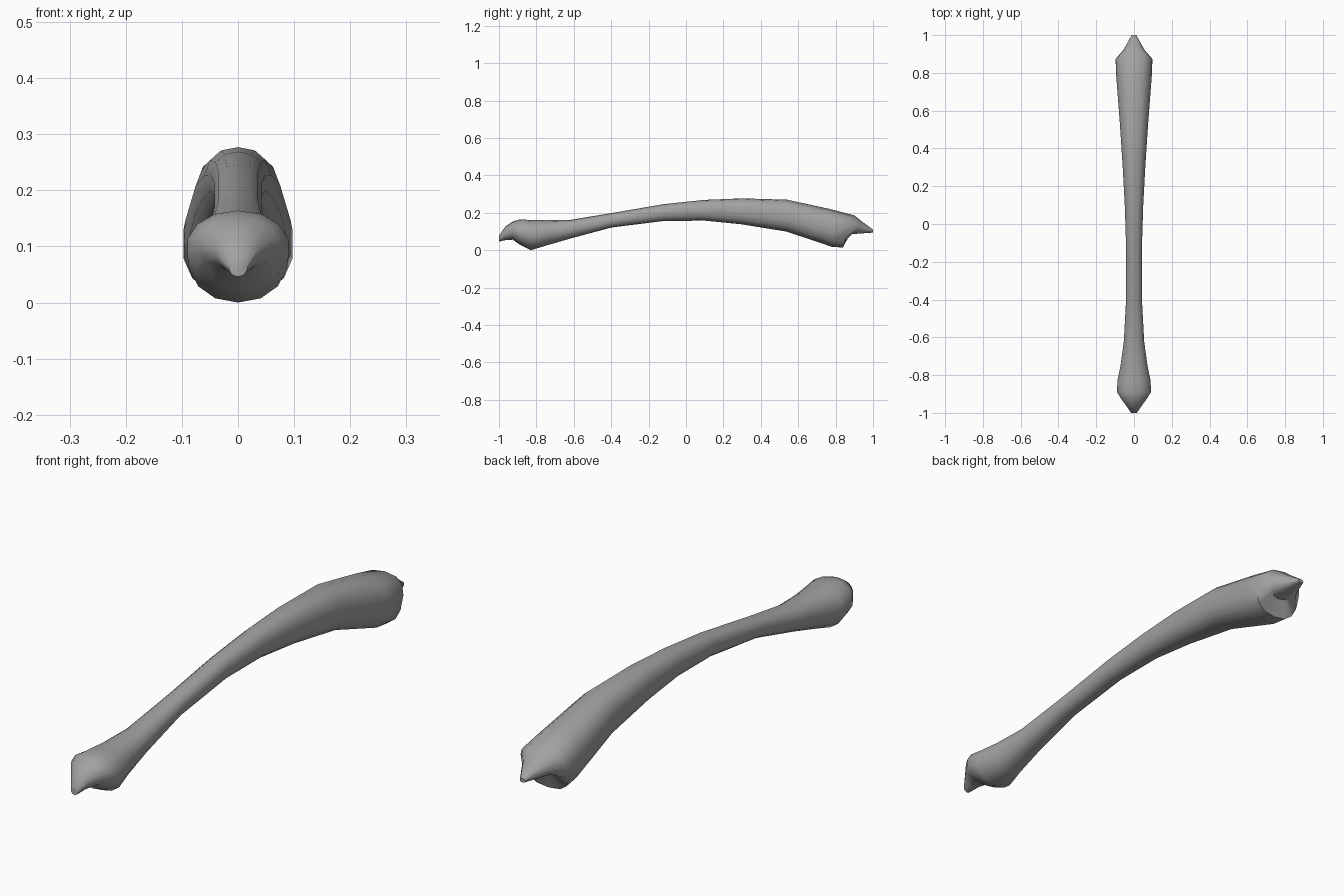
import bpy, bmesh, math

if "Cube" in bpy.data.objects:
    bpy.data.objects.remove(bpy.data.objects["Cube"])

SIDES = 14

# Shaft stations: y, half width, bottom z, top z, squareness power
stations = [
    (-1.00, 0.016, 0.050, 0.082, 1.0),
    (-0.965, 0.040, 0.058, 0.132, 1.0),
    (-0.925, 0.070, 0.060, 0.158, 1.0),
    (-0.89, 0.092, 0.034, 0.168, 0.95),
    (-0.83, 0.090, 0.004, 0.166, 0.95),
    (-0.75, 0.073, 0.028, 0.164, 0.95),
    (-0.62, 0.055, 0.066, 0.166, 0.9),
    (-0.40, 0.043, 0.125, 0.202, 0.9),
    (-0.12, 0.043, 0.160, 0.250, 0.9),
    (0.10, 0.050, 0.162, 0.273, 0.9),
    (0.30, 0.061, 0.142, 0.281, 0.85),
    (0.54, 0.077, 0.103, 0.274, 0.85),
    (0.78, 0.096, 0.022, 0.222, 0.85),
]


def ring(bm, width, bottom, middle, top, power):
    # bottom, middle and top are (y, z), so a ring may slant and curve
    verts = []
    for i in range(SIDES):
        a = 2 * math.pi * i / SIDES + math.pi / 2
        c, s = math.cos(a), math.sin(a)
        x = width * math.copysign(abs(c) ** power, c) if abs(c) > 1e-6 else 0
        k = abs(s) ** power
        end = top if s > 0 else bottom
        y = middle[0] + (end[0] - middle[0]) * k
        z = middle[1] + (end[1] - middle[1]) * k
        verts.append(bm.verts.new((x, y, z)))
    return verts


bm = bmesh.new()
# Knobbed front end and arched shaft
rings = [ring(bm, w, (y, b), (y, (b + t) / 2), (y, t), p)
         for y, w, b, t, p in stations]
# Rear rim, hollow joint face and pointed spur
rings.append(ring(bm, 0.099, (0.84, 0.018), (0.862, 0.11), (0.90, 0.19), 0.8))
rings.append(ring(bm, 0.055, (0.862, 0.088), (0.920, 0.115), (0.94, 0.158), 0.9))
rings.append(ring(bm, 0.012, (1.00, 0.098), (1.00, 0.106), (1.00, 0.114), 1.0))

for a, b in zip(rings, rings[1:]):
    for i in range(SIDES):
        j = (i + 1) % SIDES
        bm.faces.new((a[i], a[j], b[j], b[i]))
bm.faces.new(rings[0])
bm.faces.new(rings[-1])
low = min(v.co.z for v in bm.verts)
for v in bm.verts:
    v.co.z -= low
bmesh.ops.recalc_face_normals(bm, faces=bm.faces)

mesh = bpy.data.meshes.new("long_bone")
bm.to_mesh(mesh)
bm.free()
bone = bpy.data.objects.new("long_bone", mesh)
bpy.context.collection.objects.link(bone)

# Dark grey surface
grey = bpy.data.materials.new("dark_grey")
grey.diffuse_color = (0.36, 0.36, 0.36, 1)
grey.use_nodes = True
grey.node_tree.nodes["Principled BSDF"].inputs["Base Color"].default_value = grey.diffuse_color
mesh.materials.append(grey)

bpy.context.view_layer.objects.active = bone
bone.select_set(True)
bpy.ops.object.shade_smooth_by_angle(angle=math.radians(50))
